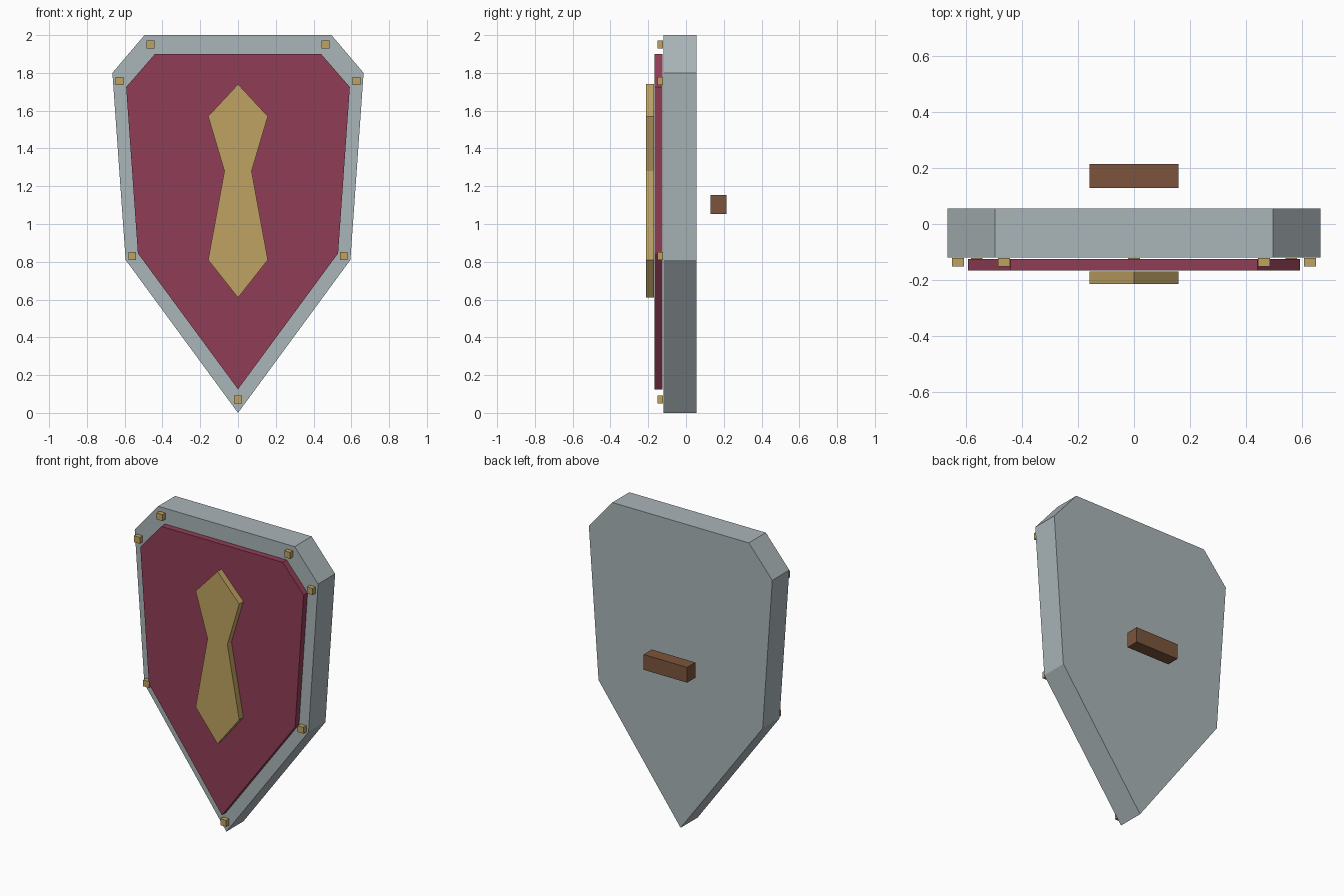
import bpy, bmesh

if "Cube" in bpy.data.objects:
    bpy.data.objects.remove(bpy.data.objects["Cube"])


def material(name, rgb):
    m = bpy.data.materials.new(name)
    m.diffuse_color = (*rgb, 1)
    m.use_nodes = True
    m.node_tree.nodes["Principled BSDF"].inputs["Base Color"].default_value = m.diffuse_color
    return m


steel = material("steel grey", (0.40, 0.46, 0.48))
red = material("crimson", (0.28, 0.048, 0.095))
gold = material("old gold", (0.52, 0.36, 0.12))
brown = material("leather brown", (0.20, 0.09, 0.045))


def plate(name, half, y0, y1, mat):
    """Mirror a right-hand outline (top to bottom) and extrude it along y."""
    pts = half + [(-x, z) for x, z in reversed(half) if x > 0]
    bm = bmesh.new()
    face = bm.faces.new([bm.verts.new((x, y0, z)) for x, z in pts])
    res = bmesh.ops.extrude_face_region(bm, geom=[face])
    moved = [v for v in res["geom"] if isinstance(v, bmesh.types.BMVert)]
    bmesh.ops.translate(bm, verts=moved, vec=(0, y1 - y0, 0))
    bmesh.ops.recalc_face_normals(bm, faces=bm.faces)
    mesh = bpy.data.meshes.new(name)
    bm.to_mesh(mesh)
    bm.free()
    mesh.materials.append(mat)
    obj = bpy.data.objects.new(name, mesh)
    bpy.context.collection.objects.link(obj)
    return obj


def box(name, centre, size, mat):
    bpy.ops.mesh.primitive_cube_add(size=1, location=centre)
    obj = bpy.context.object
    obj.name = name
    obj.scale = size
    obj.data.materials.append(mat)
    return obj


# Thick shield body, red facing and gold emblem
plate("shield_body", [(0.495, 2.0), (0.665, 1.80), (0.595, 0.81), (0, 0)],
      -0.12, 0.056, steel)
plate("front_panel", [(0.44, 1.90), (0.592, 1.725), (0.53, 0.845), (0, 0.125)],
      -0.166, -0.125, red)
plate("emblem", [(0, 1.74), (0.158, 1.57), (0.072, 1.28), (0.158, 0.81), (0, 0.61)],
      -0.213, -0.17, gold)

# Rivets around the rim
for x, z in [(0.463, 1.95), (0.627, 1.757), (0.56, 0.83), (0, 0.07)]:
    for s in ((1, -1) if x else (1,)):
        box("rivet", (s * x, -0.137, z), (0.042, 0.03, 0.042), gold)

# Grip behind the shield
box("hand_grip", (0, 0.171, 1.104), (0.316, 0.085, 0.1), brown)
